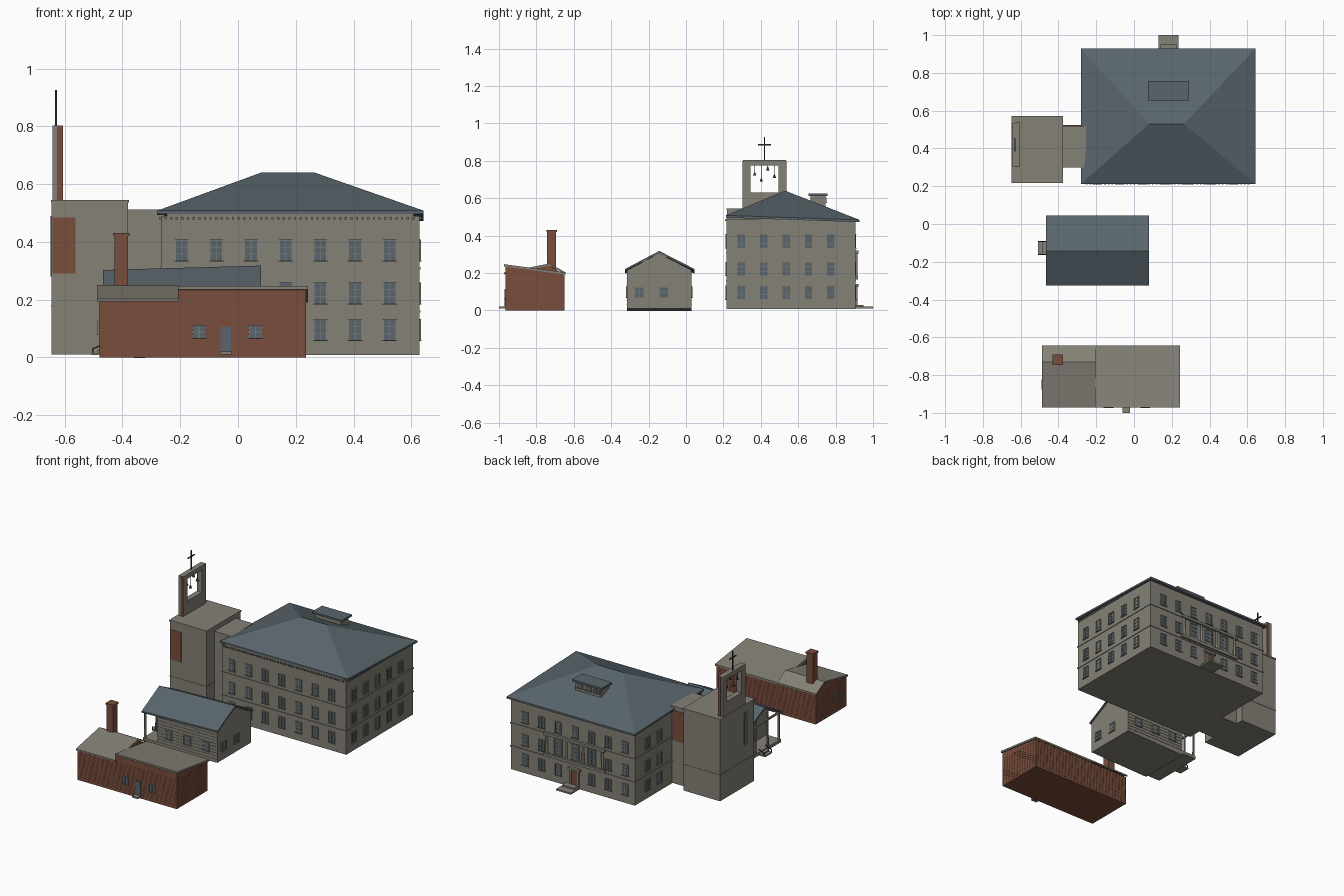
import bpy, bmesh
from mathutils import Matrix, Vector

if "Cube" in bpy.data.objects:
    bpy.data.objects.remove(bpy.data.objects["Cube"], do_unlink=True)


def material(name, r, g, b):
    m = bpy.data.materials.new(name)
    m.use_nodes = True
    m.diffuse_color = (r, g, b, 1)
    m.node_tree.nodes["Principled BSDF"].inputs["Base Color"].default_value = (r, g, b, 1)
    return m


stone = material("grey stone", .23, .22, .18)
slate = material("blue grey slate", .1, .13, .15)
brick = material("red brick", .19, .075, .045)
iron = material("dark iron", .03, .035, .035)


def finish(name, bm, mat):
    bmesh.ops.recalc_face_normals(bm, faces=bm.faces)
    mesh = bpy.data.meshes.new(name)
    bm.to_mesh(mesh)
    bm.free()
    mesh.materials.append(mat)
    obj = bpy.data.objects.new(name, mesh)
    bpy.context.collection.objects.link(obj)
    return obj


def boxes(name, mat, *items):
    """One object from boxes given as x0, x1, y0, y1, z0, z1."""
    bm = bmesh.new()
    for b in items:
        lo, hi = Vector(b[0::2]), Vector(b[1::2])
        move = Matrix.Translation((lo + hi) / 2)
        bmesh.ops.create_cube(bm, size=1, matrix=move @ Matrix.Diagonal((*(hi - lo), 1)))
    return finish(name, bm, mat)


def cones(name, mat, *items):
    """One object from upright round pieces given as x, y, z0, z1, bottom and top radius."""
    bm = bmesh.new()
    for x, y, z0, z1, r0, r1 in items:
        bmesh.ops.create_cone(bm, cap_ends=True, segments=12, radius1=r0, radius2=r1, depth=z1 - z0,
                              matrix=Matrix.Translation((x, y, (z0 + z1) / 2)))
    obj = finish(name, bm, mat)
    bpy.context.view_layer.objects.active = obj
    obj.select_set(True)
    bpy.ops.object.shade_smooth_by_angle()
    obj.select_set(False)


def prism(name, mat, profile, x0, x1, tilt=0):
    """Extrude a y, z profile along x; tilt drops the end at x0."""
    bm = bmesh.new()
    ends = [[bm.verts.new((x, y, z + (x - x1) * tilt)) for y, z in profile] for x in (x0, x1)]
    for ring in ends:
        bm.faces.new(ring)
    a, b = ends
    for i in range(len(a)):
        bm.faces.new((a[i - 1], a[i], b[i], b[i - 1]))
    return finish(name, bm, mat)


def on_wall(wall, u0, u1, z0, z1, depth, start=0):
    """A box lying on a wall given as axis, outward sign and position."""
    axis, sign, pos = wall
    d = sorted((pos + sign * (start - .002), pos + sign * depth))
    return (*d, u0, u1, z0, z1) if axis == "x" else (u0, u1, *d, z0, z1)


def windows(name, places, bars=2):
    """Glass plates and trim; each place is wall, centre, bottom, width, height."""
    glass, trim = [], []
    t = .003
    for wall, u, z, w, h in places:
        l, r = u - w / 2, u + w / 2
        glass.append(on_wall(wall, l, r, z, z + h, .002))
        trim += [on_wall(wall, l - t, l, z, z + h, .005), on_wall(wall, r, r + t, z, z + h, .005),
                 on_wall(wall, l - t, r + t, z + h, z + h + t, .006),
                 on_wall(wall, l - 2 * t, r + 2 * t, z - t, z, .008),
                 on_wall(wall, u - t / 3, u + t / 3, z, z + h, .004)]
        for k in range(1, bars + 1):
            zk = z + h * k / (bars + 1)
            trim.append(on_wall(wall, l, r, zk - t / 3, zk + t / 3, .004))
    boxes(name + "_glass", slate, *glass)
    boxes(name + "_trim", stone, *trim)


# Main hall: walls, string courses, dentils
W, E, S, N = -.265, .628, .217, .905
boxes("hall_walls", stone, (W, E, S, N, .008, .49))
boxes("hall_front_top", stone, (W + .02, E - .02, S, S + .02, .48, .505))
p = .004
boxes("hall_string_courses", stone,
      *[(W - p, E + p, S - p, N + p, z, z + .008) for z in (.155, .305)])
dentils = []
for i in range(45):
    x = W + .01 + i * .0195
    dentils += [on_wall(("y", s, pos), x, x + .008, .477, .487, .008) for s, pos in ((-1, S), (1, N))]
for i in range(34):
    y = S + .01 + i * .02
    dentils += [on_wall(("x", s, pos), y, y + .008, .477, .487, .008) for s, pos in ((-1, W), (1, E))]
boxes("hall_dentils", stone, *dentils)

# Main hall: hipped roof and dormer
bm = bmesh.new()
for x in (-.28, .643):
    for y, z in ((.213, .508), (.928, .484)):
        bm.verts.new((x, y, z))
        bm.verts.new((x, y, z - .012))
for x in (.08, .265):
    bm.verts.new((x, .53, .64))
bmesh.ops.convex_hull(bm, input=bm.verts)
finish("hall_roof", bm, slate)
boxes("dormer_walls", stone, (.09, .275, .665, .745, .53, .613))
boxes("dormer_roof", slate, (.075, .29, .655, .757, .613, .625))
windows("dormer", [(("y", 1, .745), x, .577, .04, .025) for x in (.12, .183, .245)], bars=0)

# Main hall: windows on all four sides
front, back, west, east = ("y", -1, S), ("y", 1, N), ("x", -1, W), ("x", 1, E)
places = []
for z in (.06, .187, .335):
    for i in range(7):
        x = -.195 + i * .12
        places.append((front, x, z, .04, .07))
        centre_bay = 2 <= i <= 4
        if not (centre_bay and z == .187 or i == 3 and z == .06):
            places.append((back, x, z, .04, .07))
    for i in range(5):
        y = .295 + i * .12
        places.append((east, y, z, .04, .07))
        if y > .56:
            places.append((west, y, z, .04, .07))
windows("hall_windows", places)

# Entrance side: balcony bay with columns, door and steps
bay = [.165 + k * .12 for k in (-1, 0, 1)]
windows("bay_windows", [(back, x, .19, .055, .1) for x in bay], bars=3)
boxes("bay_ledges", stone, on_wall(back, -.055, .385, .165, .183, .014),
      on_wall(back, -.055, .385, .303, .32, .016))
cones("bay_columns", stone, *[(x, N + .005, .183, .303, .008, .007) for x in (-.035, .105, .225, .365)])
boxes("entrance_door", brick, on_wall(back, .143, .187, .025, .12, .006))
boxes("entrance_surround", stone, on_wall(back, .133, .143, .025, .125, .012),
      on_wall(back, .187, .197, .025, .125, .012), on_wall(back, .123, .207, .125, .14, .018))
boxes("entrance_steps", stone, (.13, .235, N, 1, .01, .02), (.14, .225, N, .95, .02, .03))

# Tower with link block, panels and slot
boxes("tower", stone, (-.645, -.38, .22, .57, .01, .54))
boxes("tower_cap", stone, (-.648, -.377, .217, .573, .536, .545))
boxes("tower_course", stone, (-.647, -.378, .218, .572, .176, .182))
boxes("link_block", stone, (-.39, -.255, .3, .52, .01, .512))
boxes("tower_brick_panel", brick, on_wall(("y", -1, .22), -.643, -.562, .29, .485, .003))
boxes("link_brick_panel", brick, on_wall(("y", 1, .52), -.378, -.27, .29, .485, .003))
boxes("tower_slot", slate, on_wall(("x", -1, -.645), .29, .325, .28, .49, .004))

# Bell frame, bells and cross
x0, x1, y0, y1 = -.642, -.606, .305, .535
boxes("bell_frame", stone, (x0, x1, y0, .345, .54, .803), (x0, x1, .495, y1, .54, .803),
      (x0, x1, .345, .495, .54, .63), (x0, x1, .345, .495, .775, .803))
boxes("bell_frame_brick", brick, (-.627, x1, y0 - .003, y0 + .001, .545, .8),
      (-.627, x1, y1 - .001, y1 + .003, .545, .8))
bells = [(.367, .72), (.403, .688), (.437, .748), (.473, .708)]
cones("bells", iron, *[(-.625, y, z, z + .018, .009, .003) for y, z in bells])
cones("bell_rods", iron, *[(-.625, y, z + .015, .777, .0015, .0015) for y, z in bells])
boxes("cross", iron, (-.633, -.627, .417, .423, .8, .926), (-.633, -.627, .385, .455, .883, .889))

# Small gabled house with porch
tilt = .028
prism("house_walls", stone, [(-.315, .01), (.03, .01), (.03, .215), (-.143, .305), (-.315, .215)],
      -.36, .072, tilt)
prism("house_roof", slate, [(-.325, .212), (-.325, .222), (-.143, .318), (.045, .222), (.045, .212),
                            (-.143, .305)], -.467, .08, tilt)
siding = [(-.36, .072, -.317, .032, z / 100, z / 100 + .002) for z in range(3, 20, 2)]
boxes("house_siding", stone, *siding)
house_places = [(("x", 1, .072), y, .07, .045, .053) for y in (-.25, -.12)]
for x in (-.28, -.145, -.01):
    house_places += [(("y", -1, -.315), x, .07, .045, .055), (("y", 1, .03), x, .07, .045, .055)]
windows("house_windows", house_places, bars=1)
boxes("porch_floor", stone, (-.465, -.36, -.315, .03, .01, .03))
cones("porch_posts", stone, *[(-.455, y, .03, z, .007, .006)
                              for y, z in ((-.305, .21), (-.19, .26), (-.065, .25), (.02, .21))])
boxes("porch_beam", stone, (-.461, -.449, -.31, .025, .198, .208))
boxes("porch_steps", stone, (-.507, -.46, -.163, -.09, .008, .016), (-.487, -.46, -.163, -.09, .016, .024))
for y in (-.163, -.094):
    prism("porch_handrail", iron, [(y, .045), (y + .004, .045), (y + .004, .05), (y, .05)], -.505, -.46, .4)
    boxes("handrail_post", iron, (-.505, -.501, y, y + .004, .015, .03))
boxes("house_door", brick, on_wall(("x", -1, -.36), -.16, -.1, .03, .15, .005))

# Brick house: high shed part and low gabled part
prism("shed_walls", brick, [(-.965, 0), (-.65, 0), (-.65, .192), (-.965, .235)], -.207, .235)
prism("shed_roof", stone, [(-.972, .235), (-.972, .247), (-.643, .203), (-.643, .191)], -.207, .243)
prism("gable_walls", brick, [(-.965, 0), (-.65, 0), (-.65, .19), (-.73, .241), (-.965, .194)], -.48, -.205)
prism("gable_roof", stone, [(-.972, .193), (-.972, .203), (-.73, .251), (-.643, .203), (-.643, .193),
                            (-.73, .241)], -.488, -.205)
boxes("brick_courses", brick,
      *[(-.481, .236, -.966, -.649, i * .014, i * .014 + .007) for i in range(1, 14)])
brick_front = ("y", -1, -.966)
windows("brick_house_windows", [(brick_front, -.135, .067, .04, .043), (brick_front, .06, .067, .04, .043),
                                (("x", -1, -.481), -.85, .08, .04, .043)], bars=1)
boxes("brick_house_door", slate, on_wall(brick_front, -.06, -.024, .02, .108, .004))
boxes("brick_house_step", stone, (-.062, -.022, -1, -.96, .01, .02))
boxes("brick_chimney", brick, (-.428, -.38, -.743, -.695, .18, .42))
boxes("chimney_cap", brick, (-.432, -.376, -.747, -.691, .42, .43))
